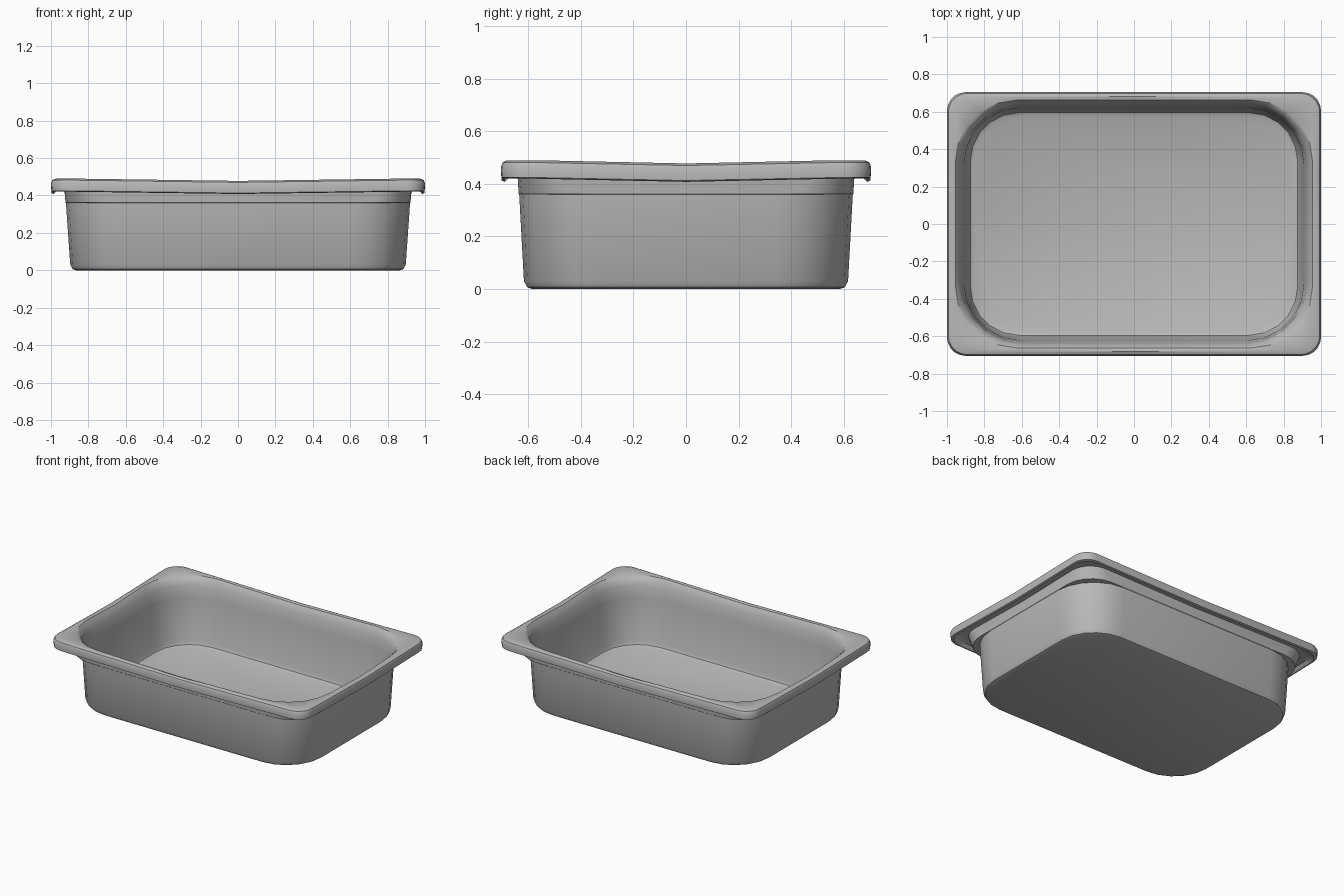
import bpy, bmesh
from math import cos, sin, pi, radians

cube = bpy.data.objects.get("Cube")
if cube:
    bpy.data.objects.remove(cube)

STEPS = 5    # facets per rounded corner
SAG = 0.012  # droop of the rim at the middle of each side

steel = bpy.data.materials.new("brushed grey steel")
steel.use_nodes = True
grey = (0.48, 0.48, 0.48, 1)
steel.diffuse_color = grey
steel.node_tree.nodes["Principled BSDF"].inputs["Base Color"].default_value = grey


def ring(bm, hx, hy, r, z, sag=0):
    """Rounded rectangle of vertices, with a middle vertex on each side."""
    verts = []
    for i, (sx, sy) in enumerate([(1, 1), (-1, 1), (-1, -1), (1, -1)]):
        for k in range(STEPS + 1):
            a = (i + k / STEPS) * pi / 2
            verts.append(bm.verts.new((sx * (hx - r) + r * cos(a),
                                       sy * (hy - r) + r * sin(a), z)))
        mid = [(0, hy), (-hx, 0), (0, -hy), (hx, 0)][i]
        verts.append(bm.verts.new((*mid, z - sag)))
    return verts


def shell(name, sections, angle=35):
    """Skin a list of rings and cap the first and last."""
    bm = bmesh.new()
    rings = [ring(bm, *s) for s in sections]
    n = len(rings[0])
    for a, b in zip(rings, rings[1:]):
        for i in range(n):
            j = (i + 1) % n
            bm.faces.new((a[i], a[j], b[j], b[i]))
    bm.faces.new(rings[0][::-1])
    bm.faces.new(rings[-1])
    bmesh.ops.recalc_face_normals(bm, faces=bm.faces)
    mesh = bpy.data.meshes.new(name)
    bm.to_mesh(mesh)
    bm.free()
    mesh.materials.append(steel)
    obj = bpy.data.objects.new(name, mesh)
    bpy.context.collection.objects.link(obj)
    bpy.ops.object.select_all(action="DESELECT")
    obj.select_set(True)
    bpy.context.view_layer.objects.active = obj
    bpy.ops.object.shade_smooth_by_angle(angle=radians(angle))
    return obj


# Each section: half width, half depth, corner radius, height, sag
outside = [
    (0.865, 0.585, 0.25, 0.0),
    (0.885, 0.605, 0.27, 0.007),
    (0.897, 0.617, 0.28, 0.03),
    (0.92, 0.635, 0.30, 0.36),
]
# Ledge and flared gusset under each corner of the rim
gusset = [
    (0.922, 0.637, 0.20, 0.362),
    (0.928, 0.641, 0.15, 0.44, SAG),
]
# Rolled flange
rim = [
    (0.965, 0.67, 0.12, 0.44, SAG),
    (0.985, 0.69, 0.11, 0.42, SAG),
    (0.997, 0.702, 0.10, 0.425, SAG),
    (1.0, 0.705, 0.10, 0.465, SAG),
    (0.993, 0.698, 0.10, 0.482, SAG),
    (0.975, 0.682, 0.12, 0.49, SAG),
    (0.955, 0.663, 0.33, 0.484, SAG),
    (0.943, 0.651, 0.34, 0.468, SAG),
]
inside = [
    (0.925, 0.637, 0.33, 0.43),
    (0.908, 0.622, 0.30, 0.35),
    (0.885, 0.605, 0.27, 0.05),
    (0.875, 0.595, 0.26, 0.028),
    (0.855, 0.575, 0.25, 0.018),
]
shell("steel_pan", outside + gusset + rim + inside)
